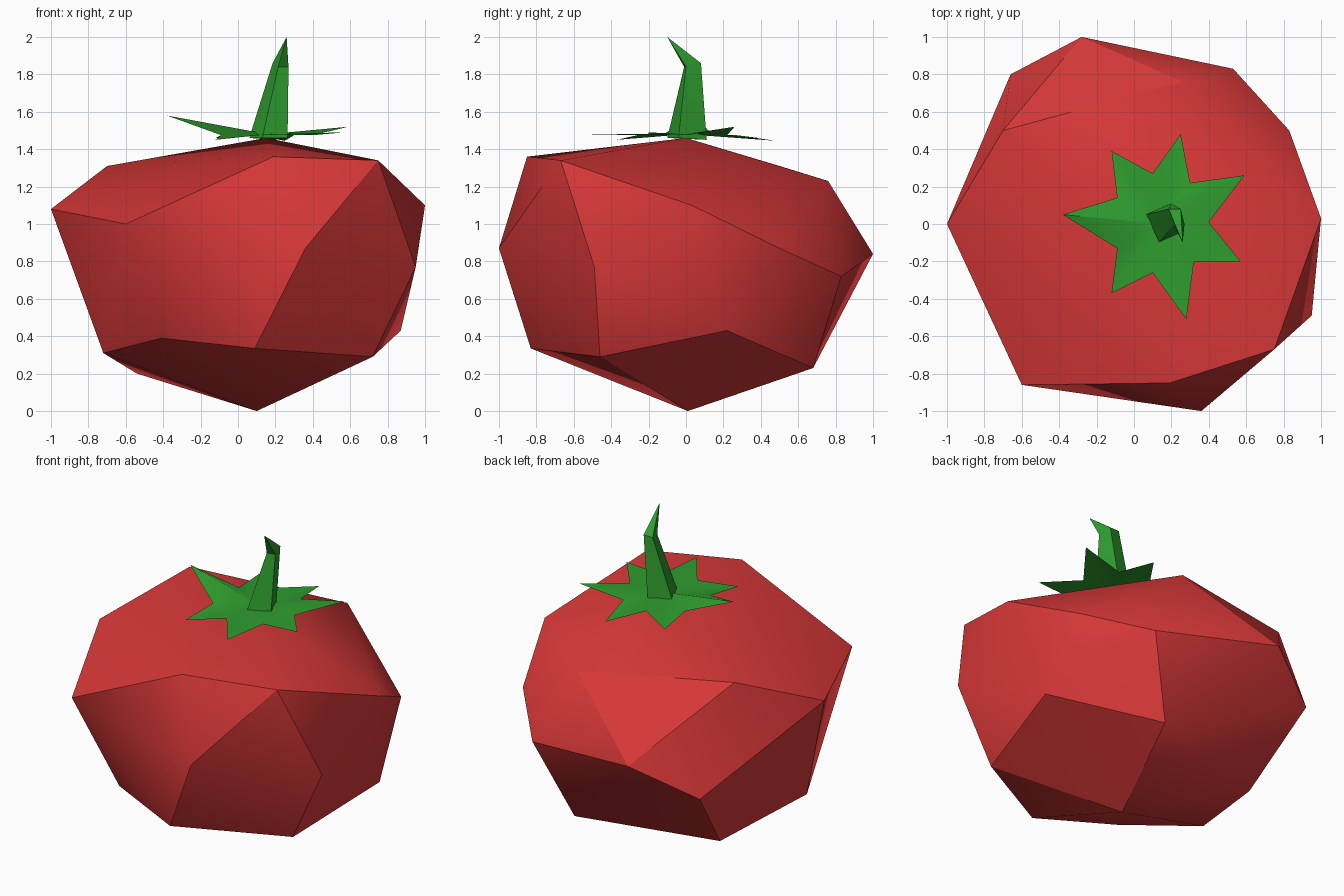
import bpy, bmesh, math
from mathutils import Vector

if "Cube" in bpy.data.objects:
    bpy.data.objects.remove(bpy.data.objects["Cube"])


def material(name, rgb):
    m = bpy.data.materials.new(name)
    m.diffuse_color = (*rgb, 1)
    m.use_nodes = True
    m.node_tree.nodes["Principled BSDF"].inputs["Base Color"].default_value = m.diffuse_color
    return m


def add_object(name, bm, mat, angle):
    bmesh.ops.recalc_face_normals(bm, faces=bm.faces)
    mesh = bpy.data.meshes.new(name)
    bm.to_mesh(mesh)
    bm.free()
    mesh.materials.append(mat)
    ob = bpy.data.objects.new(name, mesh)
    bpy.context.collection.objects.link(ob)
    bpy.ops.object.select_all(action='DESELECT')
    ob.select_set(True)
    bpy.context.view_layer.objects.active = ob
    bpy.ops.object.shade_smooth_by_angle(angle=math.radians(angle))
    return ob


red = material("tomato red", (0.70, 0.04, 0.04))
green = material("leaf green", (0.028, 0.34, 0.028))

# Fruit: convex faceted body around rough rings of corner points
corners = [
    (0.15, 0.0, 1.46), (0.10, 0.01, 0.0),                                # top, bottom
    (-0.70, 0.50, 1.31), (0.26, 0.76, 1.23), (0.19, -0.85, 1.36), (0.75, -0.67, 1.34),  # shoulder
    (-1.0, 0.0, 1.08), (-0.60, -0.86, 1.0), (0.36, -1.0, 0.87), (0.95, -0.49, 0.77),    # waist
    (1.0, 0.03, 1.10), (0.83, 0.50, 0.87), (0.53, 0.83, 0.72), (-0.28, 1.0, 0.84),
    (-0.66, 0.80, 0.65),
    (-0.72, -0.22, 0.31), (-0.41, -0.64, 0.39), (0.09, -0.83, 0.335), (0.72, -0.46, 0.29),  # base
    (0.87, 0.22, 0.43), (0.33, 0.68, 0.23), (-0.54, 0.42, 0.20),
]
bm = bmesh.new()
for p in corners:
    bm.verts.new(p)
bmesh.ops.convex_hull(bm, input=bm.verts)
add_object("tomato_body", bm, red, 30)

# Calyx: seven-pointed leaf star, a single sheet fanned around its centre
tips = [(-0.38, 0.05, 1.58), (-0.12, -0.37, 1.45), (0.28, -0.51, 1.48), (0.57, -0.20, 1.49),
        (0.59, 0.26, 1.52), (0.25, 0.48, 1.445), (-0.12, 0.39, 1.46)]
notches = [(-0.09, -0.13), (0.10, -0.26), (0.32, -0.20), (0.40, 0.01),
           (0.30, 0.22), (0.10, 0.27), (-0.09, 0.14)]
bm = bmesh.new()
centre = bm.verts.new((0.16, 0.0, 1.48))
rim = []
for tip, notch in zip(tips, notches):
    rim += [bm.verts.new(tip), bm.verts.new((*notch, 1.475))]
for i, v in enumerate(rim):
    bm.faces.new((centre, v, rim[(i + 1) % len(rim)]))
calyx = add_object("calyx", bm, green, 30)
if calyx.data.polygons[0].normal.z < 0:
    calyx.data.flip_normals()

# Stem: tapered four-sided stalk bending forward to a point
base = [(0.06, 0.05, 1.46), (0.13, -0.10, 1.46), (0.265, -0.04, 1.46), (0.20, 0.11, 1.45)]
bend = [(0.185, 0.08, 1.86), (0.215, -0.01, 1.84), (0.27, 0.0, 1.84), (0.25, 0.08, 1.86)]
bm = bmesh.new()
low = [bm.verts.new(p) for p in base]
mid = [bm.verts.new(p) for p in bend]
tip = bm.verts.new((0.26, -0.10, 2.0))
bm.faces.new(low[::-1])
for i in range(4):
    j = (i + 1) % 4
    bm.faces.new((low[i], low[j], mid[j], mid[i]))
    bm.faces.new((mid[i], mid[j], tip))
add_object("stem", bm, green, 20)
